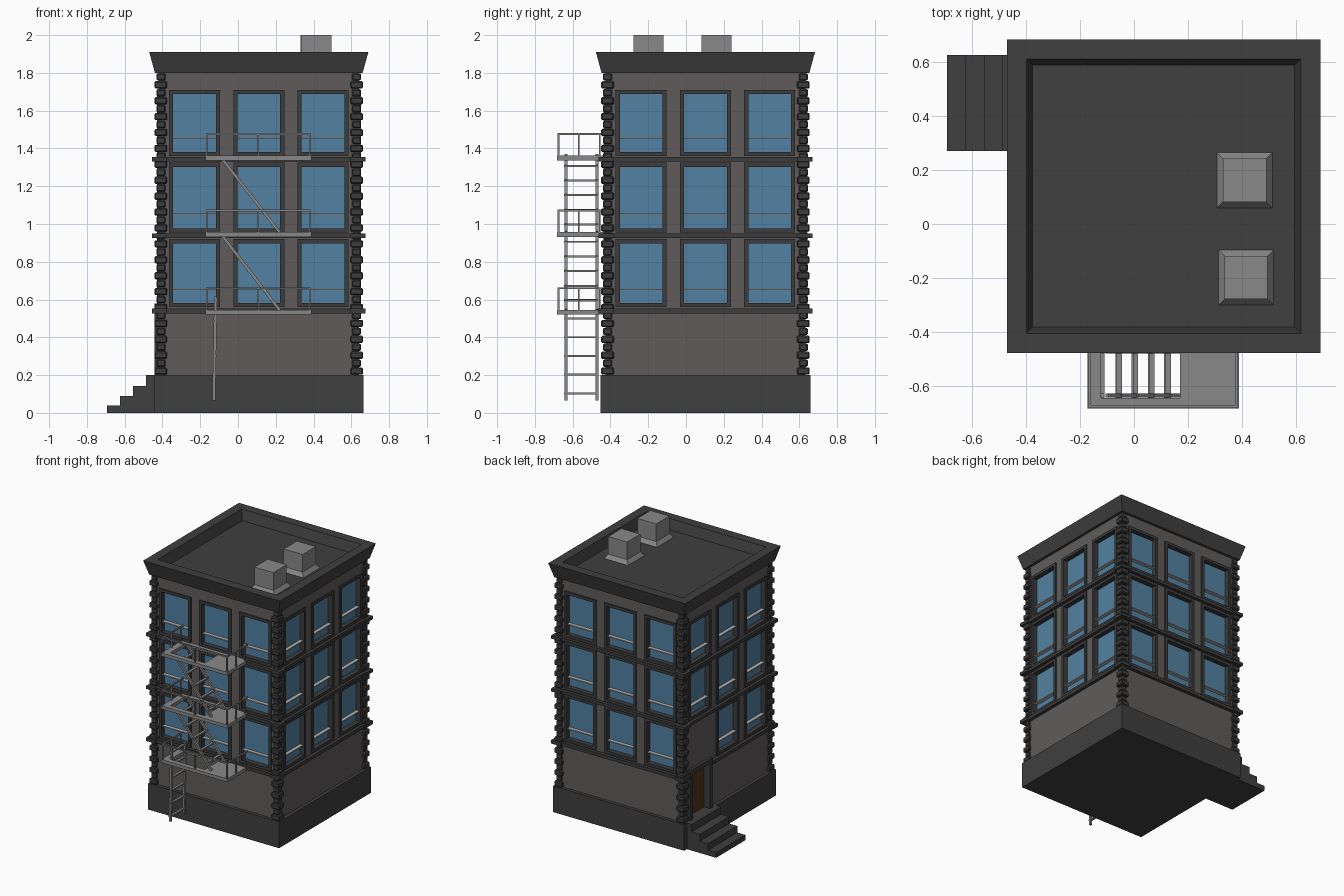
import bpy, bmesh
from mathutils import Vector, Matrix

if "Cube" in bpy.data.objects:
    bpy.data.objects.remove(bpy.data.objects["Cube"])

CX, CY = 0.11, 0.103          # centre of the building footprint


def material(name, *rgb):
    m = bpy.data.materials.new(name)
    m.diffuse_color = (*rgb, 1)
    m.use_nodes = True
    m.node_tree.nodes["Principled BSDF"].inputs["Base Color"].default_value = m.diffuse_color
    return m


WALL = material("wall_grey", 0.115, 0.105, 0.105)
DARK = material("dark_stone", 0.05, 0.05, 0.05)
TRIM = material("trim", 0.045, 0.045, 0.045)
GLASS = material("glass", 0.085, 0.22, 0.36)
METAL = material("metal", 0.25, 0.25, 0.25)
SILL = material("sash_rail", 0.45, 0.45, 0.45)
WOOD = material("door_wood", 0.09, 0.035, 0.012)


def finish(name, bm, mat):
    bmesh.ops.recalc_face_normals(bm, faces=bm.faces)
    me = bpy.data.meshes.new(name)
    bm.to_mesh(me)
    bm.free()
    me.materials.append(mat)
    ob = bpy.data.objects.new(name, me)
    bpy.context.collection.objects.link(ob)
    return ob


def on_face(k, u, d, z):
    """Side k (front, right, back, left): u along it, d outward."""
    x, y = [(u, -d), (d, u), (-u, d), (-d, -u)][k]
    return Vector((CX + x, CY + y, z))


def box(bm, a, b):
    a, b = Vector(a), Vector(b)
    size = [abs(v) for v in (b - a)]
    bmesh.ops.create_cube(bm, size=1, matrix=Matrix.Translation((a + b) / 2) @ Matrix.Diagonal((*size, 1)))


def bar(bm, p, q, w, t=None):
    p, q = Vector(p), Vector(q)
    rot = (q - p).to_track_quat('Z', 'Y').to_matrix().to_4x4()
    bmesh.ops.create_cube(bm, size=1, matrix=Matrix.Translation((p + q) / 2) @ rot
                          @ Matrix.Diagonal((w, t or w, (q - p).length, 1)))


def loft(bm, loops, cap_start=False, cap_end=False):
    rings = [[bm.verts.new(p) for p in loop] for loop in loops]
    for r, s in zip(rings, rings[1:]):
        for i in range(len(r)):
            j = (i + 1) % len(r)
            bm.faces.new((r[i], r[j], s[j], s[i]))
    if cap_start:
        bm.faces.new(rings[0])
    if cap_end:
        bm.faces.new(rings[-1])


def square(h, z, x=CX, y=CY):
    return [(x - h, y - h, z), (x + h, y - h, z), (x + h, y + h, z), (x - h, y + h, z)]


def stack(name, profile, mat, x=CX, y=CY, start=True):
    bm = bmesh.new()
    loft(bm, [square(h, z, x, y) for h, z in profile], start, True)
    return finish(name, bm, mat)


def rim(k, u0, u1, z0, z1, d, inset=0):
    u0, u1, z0, z1 = u0 + inset, u1 - inset, z0 + inset, z1 - inset
    return [on_face(k, u, d, z) for u, z in ((u0, z0), (u1, z0), (u1, z1), (u0, z1))]


# Plinth, and flared cornice with sunken roof deck
stack("plinth", [(0.555, 0), (0.555, 0.2), (0.5, 0.2)], DARK)
stack("cornice_and_roof", [(0.5, 1.8), (0.55, 1.8), (0.58, 1.91), (0.508, 1.91), (0.485, 1.835)], DARK, start=False)

# Roof vents with flared feet
for i, (x, y) in enumerate(((0.41, 0.162), (0.415, -0.198))):
    stack(f"roof_vent_{i + 1}", [(0.102, 1.835), (0.08, 1.865), (0.08, 2.0)], METAL, x, y)

# Walls with openings, window frames, glass and sash rails
US = (-0.53, -0.475, -0.205, -0.135, 0.135, 0.205, 0.475, 0.53)
ZS = (0.2, 0.56, 0.92, 0.955, 1.325, 1.36, 1.71, 1.8)
walls, frames, glass, rails = (bmesh.new() for _ in range(4))
for k in range(4):
    for i in range(7):
        for j in range(7):
            cell = (k, US[i], US[i + 1], ZS[j], ZS[j + 1])
            door_bay = k == 3 and i == 1
            if door_bay and j == 0:
                continue
            if i % 2 and j % 2 and not (door_bay and j == 1):
                loft(frames, [rim(*cell, 0.528), rim(*cell, 0.54), rim(*cell, 0.54, 0.022),
                              rim(*cell, 0.5, 0.022)])
                glass.faces.new([glass.verts.new(p) for p in rim(*cell, 0.503, 0.022)])
                z = ZS[j] + 0.092
                box(rails, on_face(k, US[i] + 0.022, 0.502, z), on_face(k, US[i + 1] - 0.022, 0.53, z + 0.008))
            else:
                walls.faces.new([walls.verts.new(p) for p in rim(*cell, 0.53)])
bmesh.ops.remove_doubles(walls, verts=walls.verts, dist=1e-4)
finish("walls", walls, WALL)
finish("window_frames", frames, TRIM)
finish("window_glass", glass, GLASS)
finish("window_sash_rails", rails, SILL)

# Floor ledges, interrupted at the door, with prouder corner caps
bm = bmesh.new()
for z0, z1 in ((0.527, 0.553), (0.926, 0.949), (1.331, 1.355)):
    for k in range(4):
        u0 = -0.2 if k == 3 and z0 < 0.6 else -0.5
        box(bm, on_face(k, u0, 0.52, z0), on_face(k, 0.5, 0.555, z1))
        box(bm, on_face(k, 0.485, 0.485, z0), on_face(k, 0.566, 0.566, z1))
finish("floor_ledges", bm, TRIM)

# Corner quoins: alternating blocks
bm = bmesh.new()
N = 38
STEP = 1.6 / N
for k in range(4):
    for i in range(N):
        lo, hi = ((0.485, 0.552), (0.494, 0.542))[i % 2]
        z = 0.2 + i * STEP
        box(bm, on_face(k, lo, lo, z + 0.002), on_face(k, hi, hi, z + STEP - 0.002))
quoins = finish("corner_quoins", bm, TRIM)
bev = quoins.modifiers.new("bevel", 'BEVEL')
bev.width = 0.006
bev.segments = 1

# Door, its surround and the entrance steps on the left side
bm = bmesh.new()
d = (3, -0.475, -0.205, 0.2, 0.58)
for u0, u1, z0, z1 in ((-0.475, -0.445, 0.2, 0.58), (-0.235, -0.205, 0.2, 0.58), (-0.445, -0.235, 0.545, 0.58)):
    box(bm, on_face(3, u0, 0.49, z0), on_face(3, u1, 0.552, z1))
finish("door_surround", bm, TRIM)
bm = bmesh.new()
box(bm, on_face(3, -0.447, 0.48, 0.2), on_face(3, -0.233, 0.5, 0.547))
finish("door", bm, WOOD)
bm = bmesh.new()
outline = [(-0.44, 0)]
for i in range(4):
    top = (0.04, 0.09, 0.143, 0.2)[i]
    x = -0.693 + 0.069 * i
    outline += [(x, (0, 0.04, 0.09, 0.143)[i]), (x, top)]
outline.append((-0.44, 0.2))
loft(bm, [[(x, y, z) for x, z in outline] for y in (0.27, 0.625)], True, True)
finish("entrance_steps", bm, DARK)

# Fire escape platforms (with stair opening) and guard rails
X0, X1, Y0, Y1 = -0.173, 0.388, -0.683, -0.43
LEVELS = (0.52, 0.932, 1.337)
plat, guard = bmesh.new(), bmesh.new()
for z in LEVELS:
    t = z + 0.025
    box(plat, (X0, Y0, z), (-0.122, Y1, t))
    box(plat, (0.17, Y0, z), (X1, Y1, t))
    box(plat, (-0.122, Y0, z), (0.17, -0.645, t))
    box(plat, (-0.122, -0.46, z), (0.17, Y1, t))
    r = z + 0.14
    xa, xb, ya = X0 + 0.008, X1 - 0.008, Y0 + 0.008
    bar(guard, (xa - 0.005, ya, r), (xb + 0.005, ya, r), 0.01)
    for x in (xa, xb):
        bar(guard, (x, ya, r), (x, Y1, r), 0.01)
        for y in (-0.568, -0.457):
            bar(guard, (x, y, t), (x, y, r), 0.009)
    for x in (xa, (xa + xb) / 2, xb):
        bar(guard, (x, ya, t), (x, ya, r), 0.009)
finish("fire_escape_platforms", plat, METAL)
finish("fire_escape_guard_rails", guard, METAL)


# Steep stairs between platforms and the drop ladder
def ladder(name, bottom, top, count, first, last, tread):
    bm = bmesh.new()
    lo, hi = Vector((bottom[0], 0, bottom[1])), Vector((top[0], 0, top[1]))
    ys = (-0.635, -0.472)
    for y in ys:
        off = Vector((0, y, 0))
        bar(bm, lo + off, hi + off, 0.016)
    for i in range(count):
        p = lo.lerp(hi, first + (last - first) * i / (count - 1))
        box(bm, (p.x - tread / 2, ys[0] - 0.01, p.z - 0.005), (p.x + tread / 2, ys[1] + 0.01, p.z + 0.005))
    finish(name, bm, METAL)


ladder("fire_stair_lower", (0.22, 0.545), (-0.1, 0.96), 5, 0.12, 0.87, 0.02)
ladder("fire_stair_upper", (0.22, 0.957), (-0.1, 1.365), 5, 0.1, 0.86, 0.02)
ladder("drop_ladder", (-0.128, 0.065), (-0.118, 0.615), 6, 0.07, 0.97, 0.018)
